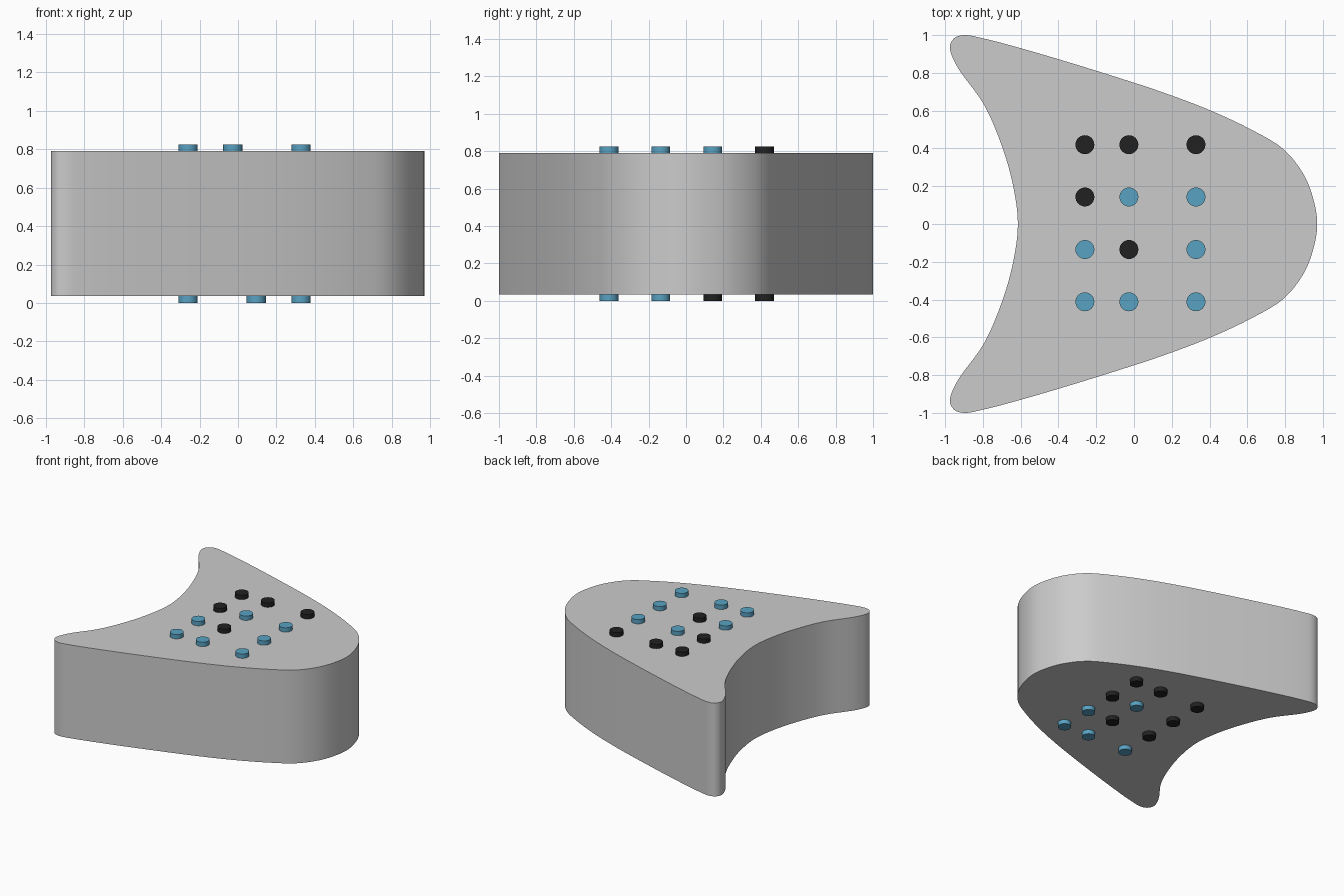
import bpy, bmesh, math
from mathutils import Vector

if "Cube" in bpy.data.objects:
    bpy.data.objects.remove(bpy.data.objects["Cube"])

Z0, Z1, STUD_R, STUD_H = 0.035, 0.79, 0.05, 0.035

# Half outline seen from above, nose to inner curve (mirrored in y)
HALF = [(0.97, 0.0), (0.955, 0.11), (0.905, 0.25), (0.795, 0.393), (0.62, 0.5),
        (0.40, 0.603), (0.2, 0.68), (0.0, 0.748), (-0.5, 0.902), (-0.8, 0.983),
        (-0.90, 1.0), (-0.95, 0.985), (-0.975, 0.94), (-0.94, 0.84),
        (-0.79, 0.625), (-0.68, 0.355), (-0.63, 0.15), (-0.615, 0.0)]


def smooth_loop(pts, steps=5):
    """Closed centripetal spline through the points."""
    pts = [Vector(p) for p in pts]
    n, out = len(pts), []
    for i in range(n):
        p0, p1, p2, p3 = (pts[(i + k) % n] for k in (-1, 0, 1, 2))
        a, b, c = ((q - p).length ** 0.5 for p, q in ((p0, p1), (p1, p2), (p2, p3)))
        m1 = (p2 - p1) + b * ((p1 - p0) / a - (p2 - p0) / (a + b))
        m2 = (p2 - p1) + b * ((p3 - p2) / c - (p3 - p1) / (b + c))
        for s in range(steps):
            t = s / steps
            out.append((2*t**3 - 3*t*t + 1) * p1 + (t**3 - 2*t*t + t) * m1
                       + (3*t*t - 2*t**3) * p2 + (t**3 - t*t) * m2)
    return out


def material(name, color):
    m = bpy.data.materials.new(name)
    m.diffuse_color = color
    m.use_nodes = True
    m.node_tree.nodes["Principled BSDF"].inputs["Base Color"].default_value = m.diffuse_color
    return m


def prism(name, outline, z0, z1, mat=None):
    """Extrude a flat outline from z0 to z1, rounded sides shaded smooth."""
    bm = bmesh.new()
    base = bm.faces.new([bm.verts.new((p[0], p[1], z0)) for p in outline])
    ext = bmesh.ops.extrude_face_region(bm, geom=[base], use_keep_orig=True)
    top = [v for v in ext["geom"] if isinstance(v, bmesh.types.BMVert)]
    bmesh.ops.translate(bm, vec=(0, 0, z1 - z0), verts=top)
    bmesh.ops.recalc_face_normals(bm, faces=bm.faces)
    mesh = bpy.data.meshes.new(name)
    bm.to_mesh(mesh)
    bm.free()
    obj = bpy.data.objects.new(name, mesh)
    bpy.context.collection.objects.link(obj)
    if mat:
        mesh.materials.append(mat)
    bpy.ops.object.select_all(action='DESELECT')
    obj.select_set(True)
    bpy.context.view_layer.objects.active = obj
    bpy.ops.object.shade_smooth_by_angle(angle=math.radians(30))
    return obj


# Swept body
outline = HALF + [(x, -y) for x, y in HALF[-2:0:-1]]
prism("body", smooth_loop(outline), Z0, Z1)

# Round buttons on both faces: B = blue, K = black, rows from back to front
MATS = {"B": material("blue", (0.10, 0.36, 0.54, 1)),
        "K": material("black", (0.015, 0.015, 0.015, 1))}
ROWS = (0.42, 0.143, -0.135, -0.412)


def buttons(side, columns, pattern, z0, z1):
    for y, row in zip(ROWS, pattern):
        for x, key in zip(columns, row):
            circle = [(x + STUD_R * math.cos(a), y + STUD_R * math.sin(a))
                      for a in (math.tau * i / 32 for i in range(32))]
            prism(side + "_button", circle, z0, z1, MATS[key])


buttons("top", (-0.26, -0.027, 0.328), ("KKK", "KBB", "BKB", "BBB"), Z1 - 0.005, Z1 + STUD_H)
buttons("bottom", (-0.26, 0.095, 0.328), ("KKK", "KBK", "KKB", "BBB"), Z0 - STUD_H, Z0 + 0.005)
